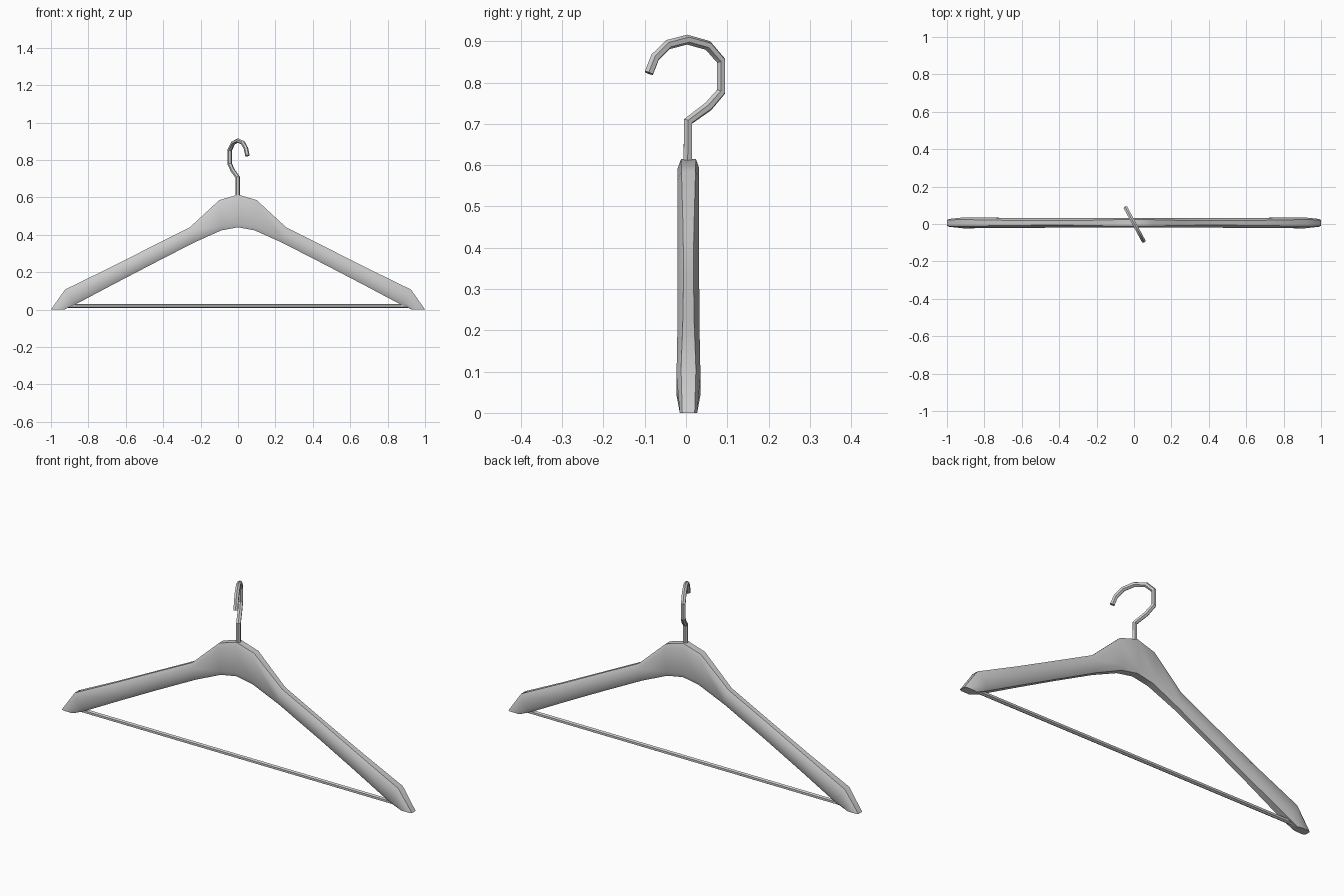
import bpy, bmesh, math
from mathutils import Vector

if "Cube" in bpy.data.objects:
    bpy.data.objects.remove(bpy.data.objects["Cube"])

YC = 0.006  # depth centre of the wooden body


def loft(name, rings):
    """Skin a list of equal-length point rings and cap both ends."""
    bm = bmesh.new()
    loops = [[bm.verts.new(p) for p in ring] for ring in rings]
    n = len(loops[0])
    for a, b in zip(loops, loops[1:]):
        for i in range(n):
            j = (i + 1) % n
            bm.faces.new((a[i], a[j], b[j], b[i]))
    bm.faces.new(loops[0])
    bm.faces.new(loops[-1])
    bmesh.ops.recalc_face_normals(bm, faces=bm.faces)
    me = bpy.data.meshes.new(name)
    bm.to_mesh(me)
    bm.free()
    ob = bpy.data.objects.new(name, me)
    bpy.context.collection.objects.link(ob)
    bpy.ops.object.select_all(action='DESELECT')
    bpy.context.view_layer.objects.active = ob
    ob.select_set(True)
    bpy.ops.object.shade_smooth_by_angle(angle=math.radians(35))
    return ob


def tube(name, path, normal, radius, sides=6):
    """Tube along a planar path whose plane has the given normal."""
    pts = [Vector(p) for p in path]
    normal = Vector(normal).normalized()
    rings = []
    for i, p in enumerate(pts):
        d_in = (p - pts[max(i - 1, 0)]).normalized()
        d_out = (pts[min(i + 1, len(pts) - 1)] - p).normalized()
        side = (d_in + d_out).normalized().cross(normal)
        rings.append([p + radius * (math.cos(t) * side + math.sin(t) * normal)
                      for t in (2 * math.pi * k / sides for k in range(sides))])
    return loft(name, rings)


# Shoulder body stations: top x,z / bottom x,z / half depth / half edge strip / chamfer
stations = [
    (0.00, 0.615, 0.00, 0.44, 0.026, 0.018, 0.022),
    (0.10, 0.585, 0.09, 0.423, 0.026, 0.017, 0.022),
    (0.257, 0.44, 0.235, 0.358, 0.026, 0.013, 0.022),
    (0.47, 0.333, 0.465, 0.24, 0.026, 0.012, 0.022),
    (0.706, 0.214, 0.67, 0.133, 0.027, 0.014, 0.022),
    (0.925, 0.107, 0.87, 0.027, 0.029, 0.018, 0.02),
    (1.00, 0.00, 0.93, 0.00, 0.021, 0.015, 0.012),
]


def section(st, sign):
    tx, tz, bx, bz, h, s, c = st
    top, bot = Vector((sign * tx, YC, tz)), Vector((sign * bx, YC, bz))
    d = (bot - top).normalized() * c
    y = Vector((0, 1, 0))
    return [top - y * s, top + d - y * h, bot - d - y * h, bot - y * s,
            bot + y * s, bot - d + y * h, top + d + y * h, top + y * s]


rings = [section(s, -1) for s in reversed(stations)]
rings += [section(s, 1) for s in stations[1:]]
loft("shoulder_body", rings)

# Trouser bar between the arm ends
tube("trouser_bar", [(-0.925, YC, 0.019), (0.925, YC, 0.019)], (0, 1, 0), 0.011)

# Metal hook, turned about the vertical axis
hook = [(0.004, 0.58), (0.005, 0.706), (0.054, 0.742), (0.085, 0.778),
        (0.085, 0.853), (0.053, 0.89), (0.003, 0.904), (-0.044, 0.892),
        (-0.075, 0.861), (-0.09, 0.823)]
K = -0.54
tube("hook", [(K * y + 0.002, y, z) for y, z in hook], (1, -K, 0), 0.012)
